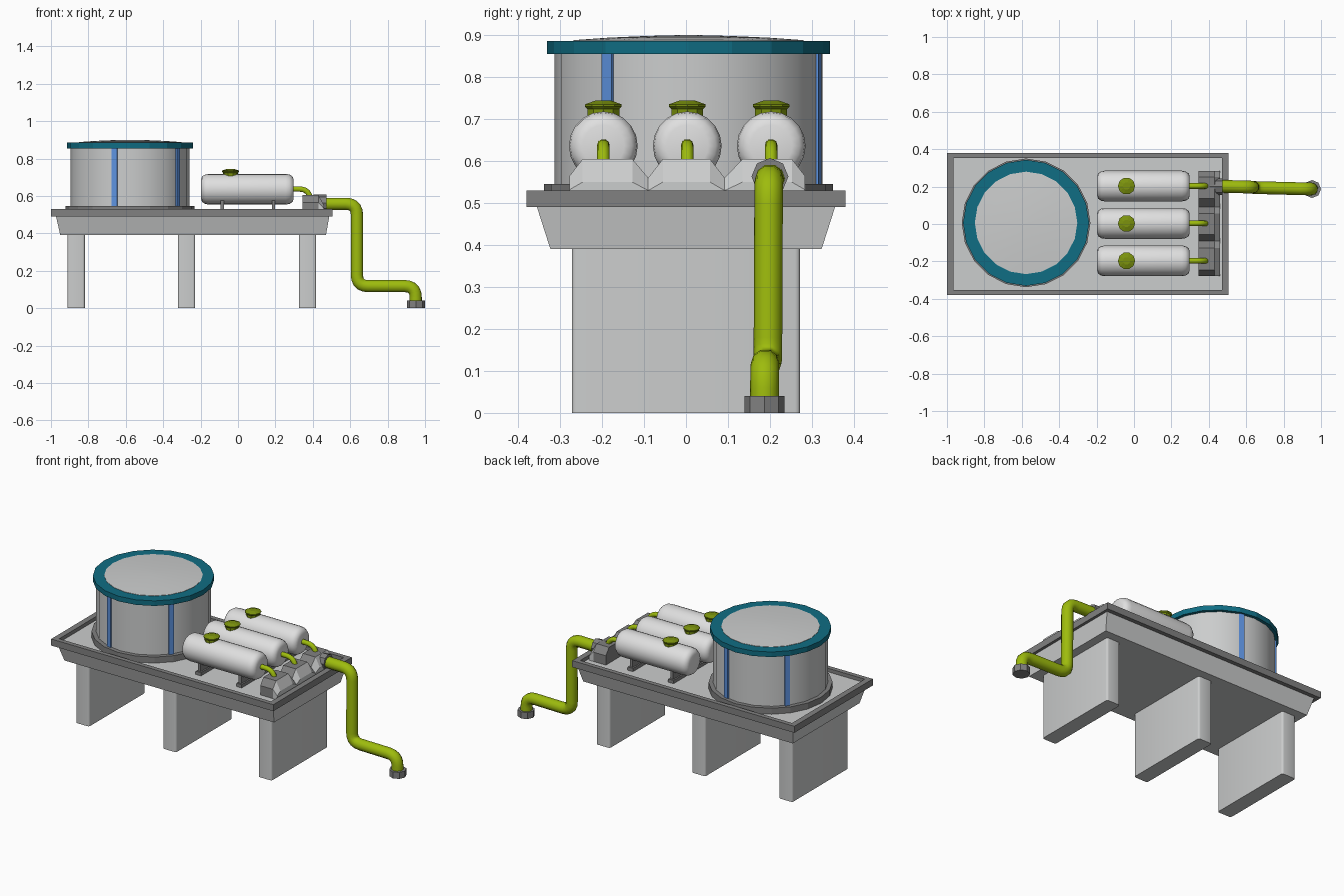
import bpy, bmesh, math
from mathutils import Vector, Matrix

if "Cube" in bpy.data.objects:
    bpy.data.objects.remove(bpy.data.objects["Cube"])


def mat(name, r, g, b):
    m = bpy.data.materials.new(name)
    m.diffuse_color = (r, g, b, 1)
    m.use_nodes = True
    m.node_tree.nodes["Principled BSDF"].inputs["Base Color"].default_value = m.diffuse_color
    return m


LIGHT = mat("light_grey", .60, .61, .61)
WHITE = mat("off_white", .74, .74, .74)
GREY = mat("mid_grey", .22, .22, .22)
TEAL = mat("teal", .005, .155, .23)
BLUE = mat("blue", .11, .29, .74)
LIME = mat("lime", .34, .50, .004)
OLIVE = mat("olive", .20, .29, .004)


def finish(name, bm, mats, smooth=None):
    bmesh.ops.recalc_face_normals(bm, faces=bm.faces)
    me = bpy.data.meshes.new(name)
    bm.to_mesh(me)
    bm.free()
    for m in mats:
        me.materials.append(m)
    ob = bpy.data.objects.new(name, me)
    bpy.context.collection.objects.link(ob)
    if smooth:
        shade(ob, smooth)
    return ob


def shade(ob, angle):
    bpy.ops.object.select_all(action='DESELECT')
    ob.select_set(True)
    bpy.context.view_layer.objects.active = ob
    bpy.ops.object.shade_smooth_by_angle(angle=math.radians(angle))


def box(name, c, size, m, rot=0, bevel=0):
    bm = bmesh.new()
    bmesh.ops.create_cube(bm, size=1)
    bmesh.ops.scale(bm, vec=size, verts=bm.verts)
    if bevel:
        edges = [e for e in bm.edges if abs(e.verts[0].co.z - e.verts[1].co.z) > .1]
        bmesh.ops.bevel(bm, geom=edges, offset=bevel, segments=3, profile=.5, affect='EDGES')
    bm.transform(Matrix.Translation(c) @ Matrix.Rotation(rot, 4, 'Z'))
    return finish(name, bm, [m], 50 if bevel else None)


def lathe(name, c, profile, m, n=20, axis='Z', smooth=35):
    """Closed solid of revolution from (radius, height) points."""
    bm = bmesh.new()
    rings = [[bm.verts.new((r * math.cos(2 * math.pi * i / n), r * math.sin(2 * math.pi * i / n), h))
              for i in range(n)] for r, h in profile]
    for a, b in zip(rings, rings[1:]):
        for i in range(n):
            j = (i + 1) % n
            bm.faces.new((a[i], a[j], b[j], b[i]))
    bm.faces.new(rings[0])
    bm.faces.new(rings[-1])
    rot = Matrix.Rotation(math.pi / 2, 4, 'Y') if axis == 'X' else Matrix()
    bm.transform(Matrix.Translation(c) @ rot)
    return finish(name, bm, [m], smooth)


def pipe(name, pts, r, bend, m):
    """Tube along a path with rounded corners."""
    pts = [Vector(p) for p in pts]
    path = [pts[0]]
    for a, p, b in zip(pts, pts[1:], pts[2:]):
        s = p + (a - p).normalized() * bend
        e = p + (b - p).normalized() * bend
        for i in range(6):
            t = i / 5
            path.append(s * (1 - t) ** 2 + p * 2 * t * (1 - t) + e * t * t)
    path.append(pts[-1])
    cu = bpy.data.curves.new(name, 'CURVE')
    cu.dimensions = '3D'
    cu.bevel_depth, cu.bevel_resolution, cu.use_fill_caps = r, 3, True
    sp = cu.splines.new('POLY')
    sp.points.add(len(path) - 1)
    for q, p in zip(sp.points, path):
        q.co = (*p, 1)
    cu.materials.append(m)
    ob = bpy.data.objects.new(name, cu)
    bpy.context.collection.objects.link(ob)
    bpy.ops.object.select_all(action='DESELECT')
    ob.select_set(True)
    bpy.context.view_layer.objects.active = ob
    bpy.ops.object.convert(target='MESH')
    shade(bpy.context.object, 50)


# Platform: tapered slab, overhanging rim and sunken tray floor
bm = bmesh.new()
levels = [(-.95, .47, .323, .39), (-.973, .488, .355, .49), (-1, .505, .38, .49),
          (-1, .505, .38, .53), (-.965, .47, .352, .53), (-.965, .47, .352, .508)]
rings = [[bm.verts.new(v) for v in ((x0, -y, z), (x1, -y, z), (x1, y, z), (x0, y, z))]
         for x0, x1, y, z in levels]
for k, (a, b) in enumerate(zip(rings, rings[1:])):
    for i in range(4):
        j = (i + 1) % 4
        bm.faces.new((a[i], a[j], b[j], b[i])).material_index = int(k > 0)
bm.faces.new(rings[0])
bm.faces.new(rings[-1])
finish("platform", bm, [LIGHT, GREY])

# Wall-like legs
for i, x in enumerate((-.865, -.275, .372)):
    box(f"leg_{i + 1}", (x, 0, .197), (.092, .544, .394), LIGHT, bevel=.012)

# Storage tank: base, body, rim, dome, strips
T = Vector((-.577, .006, 0))
lathe("tank_base", T, [(.344, .505), (.344, .545)], GREY, smooth=None)
lathe("tank_body", T, [(.319, .54), (.319, .87)], LIGHT)
lathe("tank_rim", T, [(.27, .855), (.337, .855), (.337, .886), (.272, .886)], TEAL, smooth=None)
lathe("tank_dome", T, [(.274, .884), (.274, .888), (.19, .894), (.10, .898), (.02, .9)], LIGHT)
for i, deg in enumerate((75, 142, 255, 323)):
    a = math.radians(deg)
    box(f"tank_strip_{i + 1}", T + Vector((.315 * math.cos(a), .315 * math.sin(a), .7)),
        (.018, .03, .32), BLUE, rot=a)

# Three horizontal vessels with lid, saddles, outlet pipe
for i, y in enumerate((-.197, .003, .203)):
    prof = [(.05, -.198), (.068, -.192), (.079, -.175), (.082, -.155),
            (.082, .255), (.079, .275), (.068, .292), (.05, .298)]
    lathe(f"vessel_{i + 1}", (0, y, .636), prof, WHITE, axis='X', n=20, smooth=50)
    lathe(f"lid_{i + 1}", (-.04, y, 0), [(.04, .69), (.04, .724), (.046, .73), (.046, .735), (.02, .744)],
          OLIVE, n=10, smooth=None)
    for j, x in enumerate((-.085, .19)):
        box(f"saddle_{i + 1}_{j + 1}", (x, y, .548), (.018, .11, .08), GREY)
        box(f"saddle_foot_{i + 1}_{j + 1}", (x, y, .517), (.036, .13, .022), GREY)
    pipe(f"outlet_pipe_{i + 1}", [(.27, y, .638), (.375, y, .636), (.388, y, .585)], .015, .045, LIME)

# Manifold block: three crests with a sloped light front
bm = bmesh.new()
prof = [(-.277, .505), (-.277, .565), (-.246, .605), (-.128, .605), (-.09, .56), (-.055, .605),
        (.057, .605), (.092, .56), (.135, .605), (.252, .605), (.283, .565), (.283, .505)]
rings = [[bm.verts.new((x, y, .505 + (z - .505) * s)) for y, z in prof]
         for x, s in ((.345, 1), (.43, 1), (.46, .45))]
n = len(prof)
for k, (a, b) in enumerate(zip(rings, rings[1:])):
    for i in range(n):
        j = (i + 1) % n
        bm.faces.new((a[i], a[j], b[j], b[i])).material_index = k
bm.faces.new(rings[0])
bm.faces.new(rings[-1]).material_index = 1
finish("manifold_block", bm, [GREY, LIGHT])

# Discharge pipe with end collars
pipe("discharge_pipe", [(.41, .203, .558), (.636, .197, .558), (.636, .195, .118),
                        (.95, .187, .118), (.95, .187, .02)], .034, .06, LIME)
lathe("upper_collar", (0, .2, .563), [(.044, .405), (.044, .472)], GREY, n=8, axis='X', smooth=None)
lathe("lower_collar", (.952, .187, 0), [(.048, 0), (.048, .04)], GREY, n=8, smooth=None)
